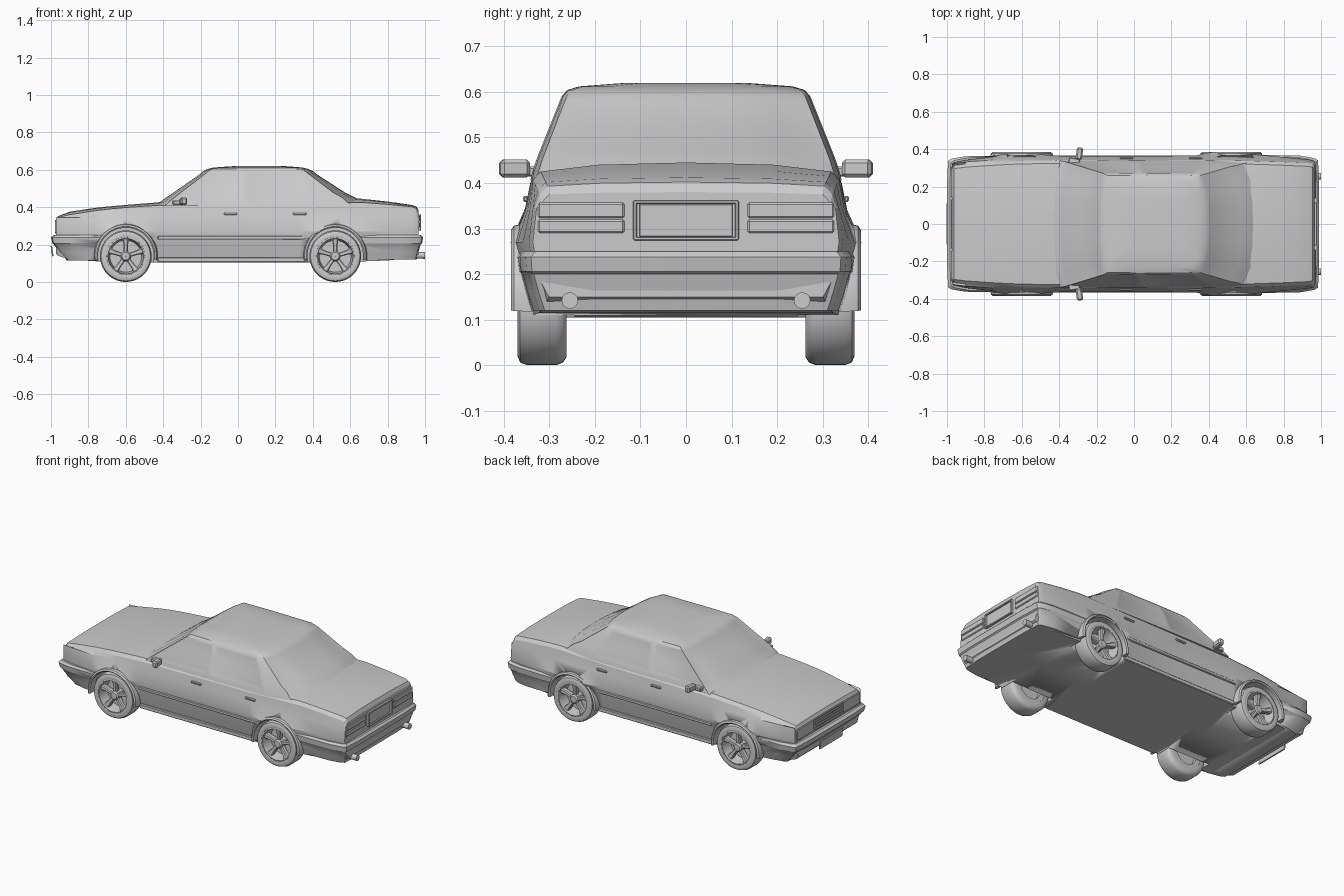
import bpy, bmesh, math
from mathutils import Matrix, Vector

if "Cube" in bpy.data.objects:
    bpy.data.objects.remove(bpy.data.objects["Cube"])

grey = bpy.data.materials.new("plain grey")
grey.use_nodes = True
GREY = (0.6, 0.6, 0.6, 1)
grey.diffuse_color = GREY
grey.node_tree.nodes["Principled BSDF"].inputs["Base Color"].default_value = GREY


def finish(name, bm, angle=30):
    bmesh.ops.recalc_face_normals(bm, faces=bm.faces)
    me = bpy.data.meshes.new(name)
    bm.to_mesh(me)
    bm.free()
    me.materials.append(grey)
    ob = bpy.data.objects.new(name, me)
    bpy.context.collection.objects.link(ob)
    bpy.ops.object.select_all(action='DESELECT')
    ob.select_set(True)
    bpy.context.view_layer.objects.active = ob
    bpy.ops.object.shade_smooth_by_angle(angle=math.radians(angle))
    return ob


def add_loft(bm, rings, caps=True):
    """Skin closed rings of points; returns rows of faces."""
    vs = [[bm.verts.new(p) for p in r] for r in rings]
    n = len(vs[0])
    rows = [[bm.faces.new((a[i], a[(i + 1) % n], b[(i + 1) % n], b[i])) for i in range(n)]
            for a, b in zip(vs, vs[1:])]
    if caps:
        bm.faces.new(vs[0])
        bm.faces.new(vs[-1])
    return rows


def add_box(bm, centre, size, rot=None, bevel=0.004):
    m = Matrix.Translation(centre) @ (rot or Matrix()) @ Matrix.Diagonal((*size, 1))
    vs = bmesh.ops.create_cube(bm, size=1, matrix=m)["verts"]
    if bevel:
        edges = list({e for v in vs for e in v.link_edges})
        bmesh.ops.bevel(bm, geom=edges, offset=bevel, segments=1, affect='EDGES')


def add_lathe(bm, profile, cx, cz, steps=40, start=0.0, sweep=math.tau):
    """Turn a closed (radius, y) profile about an axis along y."""
    full = sweep > 6.28
    rings = []
    for k in range(steps + 1):
        a = start + sweep * k / steps
        rings.append([(cx + r * math.cos(a), y, cz + r * math.sin(a)) for r, y in profile])
    add_loft(bm, rings, not full)
    if full:
        bmesh.ops.remove_doubles(bm, verts=bm.verts, dist=1e-5)


AXLES, R = (-0.6, 0.52), 0.138

# Lower body: sections from nose to tail (x, floor, centre top, shoulder, belt width, waist width)
SECTIONS = [(-0.972, .15, .335, .33, .308, .322), (-0.962, .14, .352, .346, .31, .33),
            (-0.9, .12, .376, .36, .318, .342), (-0.75, .11, .398, .383, .328, .36),
            (-0.68, .105, .405, .391, .332, .379), (-0.6, .105, .412, .398, .335, .384),
            (-0.5, .105, .42, .405, .337, .372), (-0.42, .105, .426, .41, .338, .365),
            (0.0, .105, .43, .415, .339, .363), (0.33, .105, .435, .417, .339, .366),
            (0.42, .105, .44, .42, .338, .385), (0.54, .105, .445, .423, .336, .381),
            (0.66, .11, .445, .425, .333, .37), (0.8, .115, .43, .415, .328, .358),
            (0.93, .13, .412, .402, .322, .345), (0.955, .14, .402, .393, .318, .34),
            (0.966, .15, .38, .375, .314, .336)]
rings = []
for x, zb, zt, zs, wb, wm in SECTIONS:
    half = [(wm - .035, zb), (wm - .014, .19), (wm - .006, .235), (wm, .27), (wb + .014, .345),
            (wb + .003, zs - .018), (wb - .014, zs), (wb * .58, zs + (zt - zs) * .75)]
    rings.append([(x, 0, zb)] + [(x, y, z) for y, z in half] + [(x, 0, zt)]
                 + [(x, -y, z) for y, z in reversed(half)])
bm = bmesh.new()
add_loft(bm, rings)
body = finish("lower_body", bm, 22)


# Bumpers: stacked outlines wrapping round to the wheel arches
def bumper(name, s, inner, wide, levels):
    rings = []
    for z, x, w, wi in levels:
        half = [(inner, wi), (x - .1, (w + wi) / 2 + .004), (x - .025, w), (x - .006, w - .012), (x, w * .6)]
        rings.append([(s * a, b, z) for a, b in half] + [(s * a, -b, z) for a, b in reversed(half)])
    bm = bmesh.new()
    add_loft(bm, rings)
    return finish(name, bm, 25)


front_bumper = bumper("front_bumper", -1, .7, .36, [
    (.115, .915, .315, .34), (.16, .955, .33, .35), (.2, .985, .342, .358),
    (.205, .992, .346, .362), (.238, 1, .35, .366), (.25, .985, .34, .36)])
rear_bumper = bumper("rear_bumper", 1, .64, .36, [
    (.12, .955, .322, .34), (.16, .965, .335, .352), (.2, .976, .346, .362),
    (.206, .984, .35, .366), (.238, .99, .352, .37), (.25, .978, .342, .362)])

# Wheel wells cut through body and bumpers
bm = bmesh.new()
for x in AXLES:
    for s in (-1, 1):
        bmesh.ops.create_cone(bm, cap_ends=True, segments=40, radius1=.15, radius2=.15, depth=.25,
                              matrix=Matrix.Translation((x, s * .37, .142)) @ Matrix.Rotation(math.pi / 2, 4, 'X'))
cutter = finish("wheel_well_cutter", bm)
cutter.hide_render = True
for ob in (body, front_bumper, rear_bumper):
    mod = ob.modifiers.new("wells", 'BOOLEAN')
    mod.object, mod.operation, mod.solver = cutter, 'DIFFERENCE', 'EXACT'
    bpy.context.view_layer.objects.active = ob
    bpy.ops.object.modifier_apply(modifier=mod.name)
bpy.data.objects.remove(cutter)

# Cabin: outlines stacked from belt to roof (z, front x, rear x, half width)
LEVELS = [(.405, -.45, .72, .339), (.425, -.425, .665, .334), (.452, -.388, .632, .325),
          (.48, -.348, .575, .314), (.53, -.275, .498, .294), (.59, -.189, .405, .27),
          (.604, -.165, .378, .258), (.612, -.13, .345, .232), (.619, -.03, .26, .14)]
rings = []
for z, xf, xr, w in LEVELS:
    t = min((z - .405) / .2, 1)
    cf, cr = .055 - .03 * t, .085 - .045 * t
    shrink = 1 if z < .61 else .6
    rear_post = (.39 - .1 * t) * shrink + .02
    side = [(xf + cf, w), (.02, w + .003), (.04, w + .003), (rear_post, w), (rear_post + .015, w),
            (xr - cr, w * .97)]
    back = [(xr - cr * .35, w * .72), (xr - cr * .08, w * .35)]
    front = [(xf + cf * .08, w * .4), (xf + cf * .4, w * .78)]
    half = front + side + back[:1] + back[1:]
    rings.append([(xf, 0, z)] + [(x, y, z) for x, y in half] + [(xr, 0, z)]
                 + [(x, -y, z) for x, y in reversed(half)])
bm = bmesh.new()
rows = add_loft(bm, rings)
bmesh.ops.recalc_face_normals(bm, faces=bm.faces)
n = len(rings[0])
panes = [(0, 1, 2, n - 1, n - 2, n - 3), (8, 9, 10, 11, 12, 13), (3,), (5,), (n - 4,), (n - 6,)]
for cols in panes:
    glass = [row[c] for row in rows[1:5] for c in cols]
    bmesh.ops.inset_region(bm, faces=glass, thickness=.012, depth=-.003, use_even_offset=True)
finish("cabin", bm, 28)

# Wheels and arch lips
TYRE = [(.098, .262), (.12, .262), (.132, .27), (R, .285), (R, .348), (.132, .364), (.118, .37),
        (.102, .367), (.098, .355)]
RIM = [(.07, .265), (.1, .265), (.102, .366), (.095, .368), (.091, .345), (.085, .3), (.07, .29)]
DISC = [(.001, .285), (.09, .285), (.09, .3), (.001, .3)]
HUB = [(.001, .3), (.028, .3), (.027, .352), (.02, .36), (.001, .361)]
LIP = [(.148, .33), (.148, .379), (.155, .384), (.164, .378), (.17, .355), (.17, .33)]


def mirrored(profile, s):
    return [(r, s * y) for r, y in profile]


for end, x in zip(("front", "rear"), AXLES):
    for side, s in (("far", 1), ("near", -1)):
        bm = bmesh.new()
        add_lathe(bm, mirrored(TYRE, s), x, R)
        finish(f"{end}_{side}_tyre", bm, 35)
        bm = bmesh.new()
        for prof in (RIM, DISC, HUB):
            add_lathe(bm, mirrored(prof, s), x, R)
        # five tapered spokes
        for k in range(5):
            turn = Matrix.Translation((x, 0, R)) @ Matrix.Rotation(k * math.tau / 5, 4, 'Y')
            spoke = [[turn @ Vector((a, s * b, r)) for a, b in
                      ((-hw, y0), (hw, y0), (hw, y1), (hw * .6, y1 + .006), (-hw * .6, y1 + .006), (-hw, y1))]
                     for r, hw, y0, y1 in ((.015, .011, .32, .346), (.06, .012, .325, .346), (.096, .018, .33, .352))]
            add_loft(bm, spoke)
        finish(f"{end}_{side}_rim", bm)
        bm = bmesh.new()
        add_lathe(bm, mirrored(LIP, s), x, .142, 28, math.radians(-8), math.radians(196))
        finish(f"{end}_{side}_arch_lip", bm, 35)

# Side mouldings, sills and door handles
bm = bmesh.new()
for s in (-1, 1):
    add_box(bm, (-.035, s * .36, .237), (.79, .012, .02))
    add_box(bm, (-.035, s * .335, .118), (.79, .03, .026))
    for x in (-.04, .33):
        add_box(bm, (x, s * .352, .365), (.07, .012, .014))
finish("side_trim", bm)

# Door mirrors
bm = bmesh.new()
for s in (-1, 1):
    lean = Matrix.Rotation(s * math.radians(-8), 4, 'Z')
    add_box(bm, (-.292, s * .376, .432), (.034, .066, .04), lean, .008)
    add_box(bm, (-.32, s * .335, .425), (.06, .035, .022), lean)
finish("door_mirrors", bm)

# Nose: grille bars, lamps, hood ridge, hanging plate
bm = bmesh.new()
for k in range(5):
    add_box(bm, (-.973, 0, .263 + k * .016), (.01, .26, .007), None, .001)
for s in (-1, 1):
    add_box(bm, (-.972, s * .225, .295), (.012, .165, .07))
finish("grille_and_headlights", bm)
bm = bmesh.new()
add_box(bm, (-.994, 0, .165), (.008, .22, .055), Matrix.Rotation(math.radians(-8), 4, 'Y'), .001)
finish("front_plate", bm)

# Tail: lamps, framed plate, exhausts
bm = bmesh.new()
for s in (-1, 1):
    for z, h in ((.305, .03), (.34, .034)):
        add_box(bm, (.966, s * .23, z), (.012, .19, h))
finish("tail_lights", bm)
bm = bmesh.new()
add_box(bm, (.968, 0, .318), (.008, .205, .072), None, .002)
for z in (.278, .358):
    add_box(bm, (.97, 0, z), (.018, .23, .008), None, .002)
for s in (-1, 1):
    add_box(bm, (.97, s * .112, .318), (.018, .008, .086), None, .002)
finish("rear_plate", bm)
bm = bmesh.new()
for s in (-1, 1):
    spin = Matrix.Translation((.95, s * .255, .142)) @ Matrix.Rotation(math.pi / 2, 4, 'Y')
    bmesh.ops.create_cone(bm, cap_ends=True, segments=16, radius1=.016, radius2=.018, depth=.1, matrix=spin)
finish("exhaust_pipes", bm)
